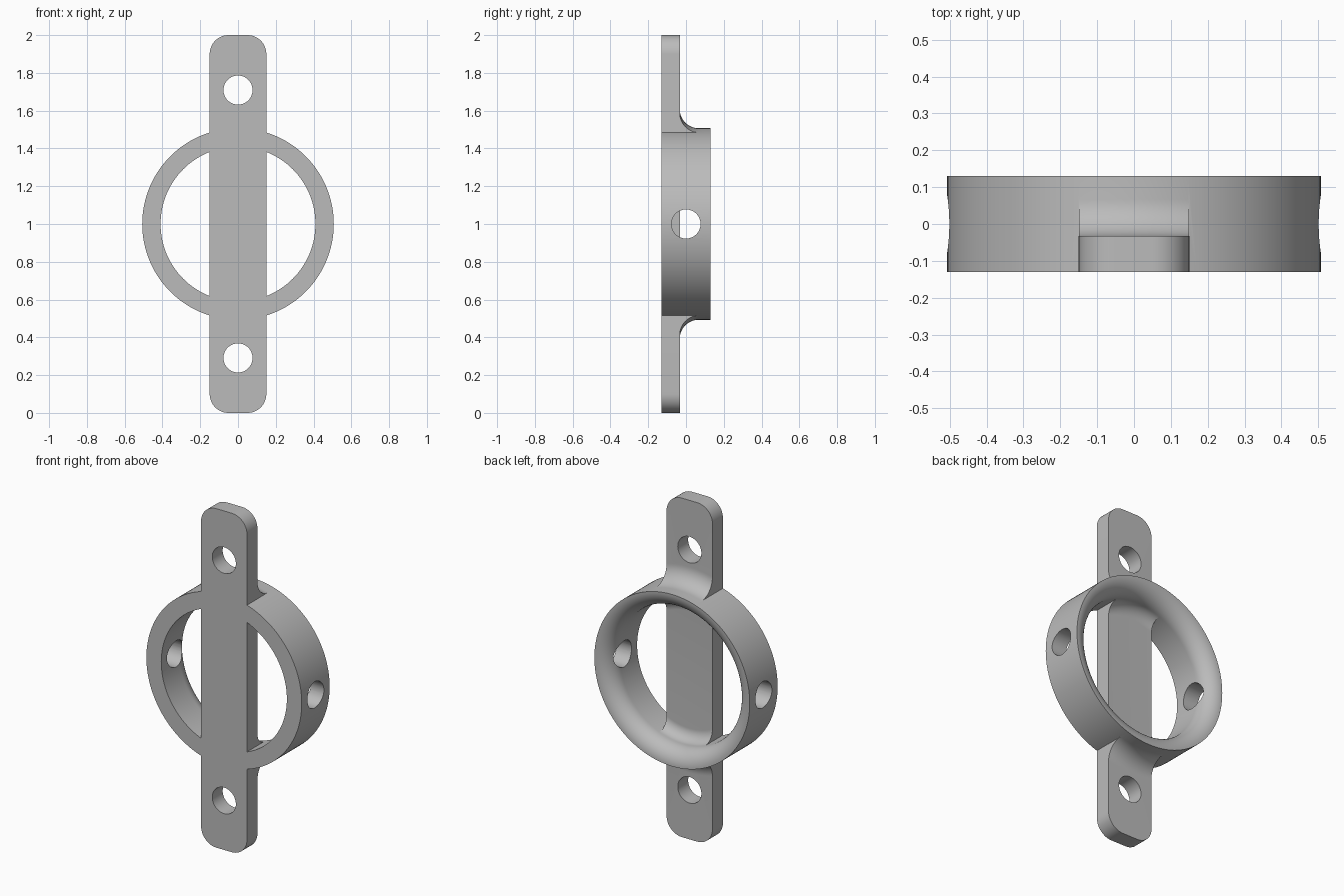
import bpy, bmesh, math
from mathutils import Matrix, Vector

MID = 1.0                        # height of the ring centre
FRONT, BACK = -0.13, 0.13
R_OUT, R_IN = 0.507, 0.41        # ring radii
HALF_W, BAR_BACK = 0.15, -0.033  # strap half width and rear face
HOLE = 0.077

cube = bpy.data.objects.get("Cube")
if cube:
    bpy.data.objects.remove(cube, do_unlink=True)

grey = bpy.data.materials.new("plain_grey")
grey.use_nodes = True
grey.diffuse_color = (0.5, 0.5, 0.5, 1)
grey.node_tree.nodes["Principled BSDF"].inputs["Base Color"].default_value = (0.5, 0.5, 0.5, 1)


def finish(name, bm):
    bmesh.ops.recalc_face_normals(bm, faces=bm.faces)
    mesh = bpy.data.meshes.new(name)
    bm.to_mesh(mesh)
    bm.free()
    mesh.materials.append(grey)
    obj = bpy.data.objects.new(name, mesh)
    bpy.context.collection.objects.link(obj)
    return obj


def arc(r, y, radius, start, end, n=14):
    """Points (r, y) on an arc, angles in degrees."""
    angles = [math.radians(start + (end - start) * i / n) for i in range(n + 1)]
    return [(r + radius * math.cos(a), y + radius * math.sin(a)) for a in angles]


def revolve(name, profile, steps=128):
    """Turn a closed (r, y) profile about the ring axis."""
    bm = bmesh.new()
    verts = [bm.verts.new((r, y, MID)) for r, y in profile]
    edges = [bm.edges.new((a, b)) for a, b in zip(verts, verts[1:] + verts[:1])]
    bmesh.ops.spin(bm, geom=verts + edges, cent=(0, 0, MID), axis=(0, 1, 0),
                   angle=math.tau, steps=steps, use_merge=False)
    bmesh.ops.remove_doubles(bm, verts=bm.verts, dist=1e-5)
    return finish(name, bm)


def box(name, size, centre, corner=0):
    bm = bmesh.new()
    bmesh.ops.create_cube(bm, size=1, matrix=Matrix.Translation(centre) @ Matrix.Diagonal((*size, 1)))
    if corner:
        along_y = [e for e in bm.edges if abs(e.verts[0].co.y - e.verts[1].co.y) > 0.01]
        bmesh.ops.bevel(bm, geom=along_y, offset=corner, segments=12, profile=0.5, affect='EDGES')
    return finish(name, bm)


def drill(name, centre, axis, length):
    bm = bmesh.new()
    turn = Vector((0, 0, 1)).rotation_difference(Vector(axis)).to_matrix().to_4x4()
    bmesh.ops.create_cone(bm, cap_ends=True, segments=48, radius1=HOLE, radius2=HOLE,
                          depth=length, matrix=Matrix.Translation(centre) @ turn)
    return finish(name, bm)


def combine(obj, tool, operation):
    mod = obj.modifiers.new(operation.lower(), 'BOOLEAN')
    mod.operation, mod.object, mod.solver = operation, tool, 'EXACT'
    bpy.context.view_layer.objects.active = obj
    bpy.ops.object.modifier_apply(modifier=mod.name)
    bpy.data.objects.remove(tool, do_unlink=True)


# Ring with a rounded mouth at the back
lip = R_OUT - R_IN
ring = revolve("ring_bracket", [(R_OUT, FRONT), (R_IN, FRONT)]
               + arc(R_OUT, BACK - lip, lip, 180, 90))
combine(ring, drill("side_hole", (0, 0, MID), (1, 0, 0), 2), 'DIFFERENCE')

# Curved fillets joining the strap to the ring, inside and outside
inner, outer = 0.066, 0.1
root = revolve("fillets",
               arc(R_IN - inner, BAR_BACK + inner, inner, -90, 0)
               + [(0.46, BAR_BACK + inner), (0.46, BAR_BACK + outer), (R_OUT - 0.01, BAR_BACK + outer)]
               + arc(R_OUT + outer, BAR_BACK + outer, outer, 180, 270)
               + [(R_OUT + outer, -0.08), (R_IN - inner, -0.08)])
combine(root, box("fillet_limit", (2 * HALF_W - 0.001, 1, 3), (0, 0, MID)), 'INTERSECT')

# Upright strap with rounded corners and two screw holes
strap = box("strap", (2 * HALF_W, BAR_BACK - FRONT, 2), (0, (FRONT + BAR_BACK) / 2, MID), 0.1)
for side in (-1, 1):
    combine(strap, drill("screw_hole", (0, -0.08, MID + side * 0.709), (0, 1, 0), 0.5), 'DIFFERENCE')

combine(ring, strap, 'UNION')
combine(ring, root, 'UNION')

bpy.ops.object.select_all(action='DESELECT')
ring.select_set(True)
bpy.context.view_layer.objects.active = ring
bpy.ops.object.shade_smooth_by_angle(angle=math.radians(30))
